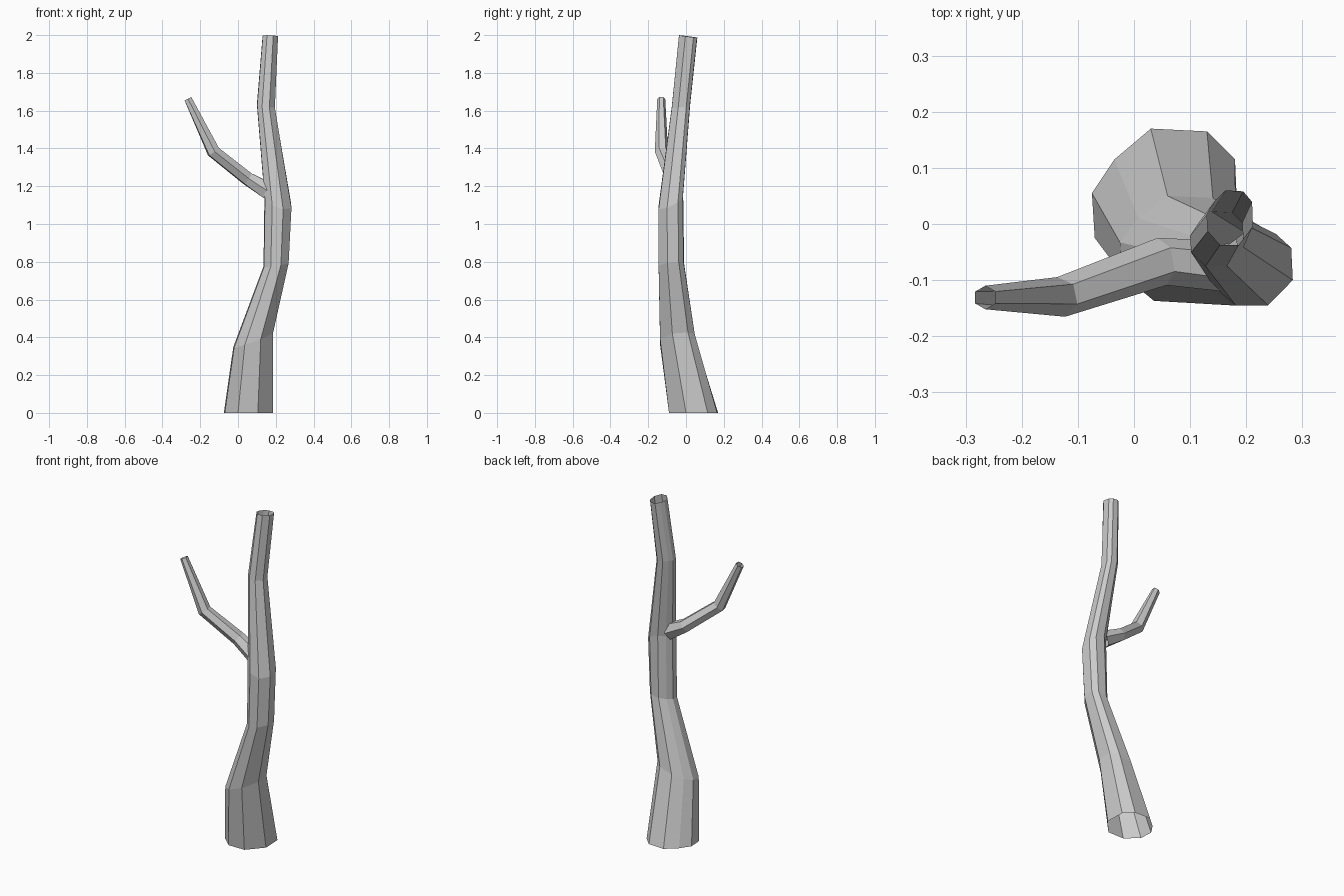
import bpy, bmesh, math
from mathutils import Vector

if "Cube" in bpy.data.objects:
    bpy.data.objects.remove(bpy.data.objects["Cube"])


def loft(name, rings):
    """Open faceted tube through a list of equal-length rings."""
    bm = bmesh.new()
    vs = [[bm.verts.new(p) for p in ring] for ring in rings]
    n = len(rings[0])
    for a, b in zip(vs, vs[1:]):
        for i in range(n):
            j = (i + 1) % n
            bm.faces.new((a[i], a[j], b[j], b[i]))
    me = bpy.data.meshes.new(name)
    bm.to_mesh(me)
    bm.free()
    ob = bpy.data.objects.new(name, me)
    bpy.context.collection.objects.link(ob)
    return ob


# Irregular trunk cross-section, scaled into each ring's extents
outline = [(0.0, -0.09), (0.105, -0.09), (0.185, 0.0), (0.18, 0.115), (0.13, 0.165),
           (0.03, 0.17), (-0.035, 0.115), (-0.075, 0.055), (-0.07, -0.025)]
profile = [((x - 0.055) / 0.13, (y - 0.04) / 0.13) for x, y in outline]

# x min, x max, y min, y max, z, tilt along x, tilt along y
stations = [
    (-0.075, 0.185, -0.09, 0.17, 0.0, 0, 0),
    (-0.025, 0.185, -0.137, 0.05, 0.385, 0.36, 0.1),
    (0.135, 0.268, -0.145, -0.01, 0.785, 0.15, 0.1),
    (0.14, 0.283, -0.145, -0.015, 1.12, -0.35, 0.5),
    (0.10, 0.195, -0.075, 0.022, 1.625, -0.15, 0.1),
    (0.13, 0.212, -0.037, 0.06, 1.993, -0.03, -0.13),
]


def trunk_ring(x0, x1, y0, y1, z, tx, ty):
    ring = []
    for u, v in profile:
        dx, dy = u * (x1 - x0) / 2, v * (y1 - y0) / 2
        ring.append(((x0 + x1) / 2 + dx, (y0 + y1) / 2 + dy, z + tx * dx + ty * dy))
    return ring


loft("trunk", [trunk_ring(*s) for s in stations])

# Side branch: centre, half width, half height
path = [
    ((0.16, -0.075, 1.175), 0.045, 0.046),
    ((0.05, -0.067, 1.24), 0.043, 0.035),
    ((-0.13, -0.130, 1.383), 0.036, 0.034),
    ((-0.265, -0.131, 1.663), 0.021, 0.021),
]
pts = [Vector(p[0]) for p in path]
rings = []
for i, (c, w, h) in enumerate(path):
    d = (pts[min(i + 1, 3)] - pts[max(i - 1, 0)]).normalized()
    side = d.cross(Vector((0, 0, 1))).normalized()
    up = side.cross(d)
    rings.append([pts[i] + side * w * math.cos(k * math.pi / 3)
                  + up * h * 1.1 * math.sin(k * math.pi / 3) for k in range(6)])
loft("side_branch", rings)
